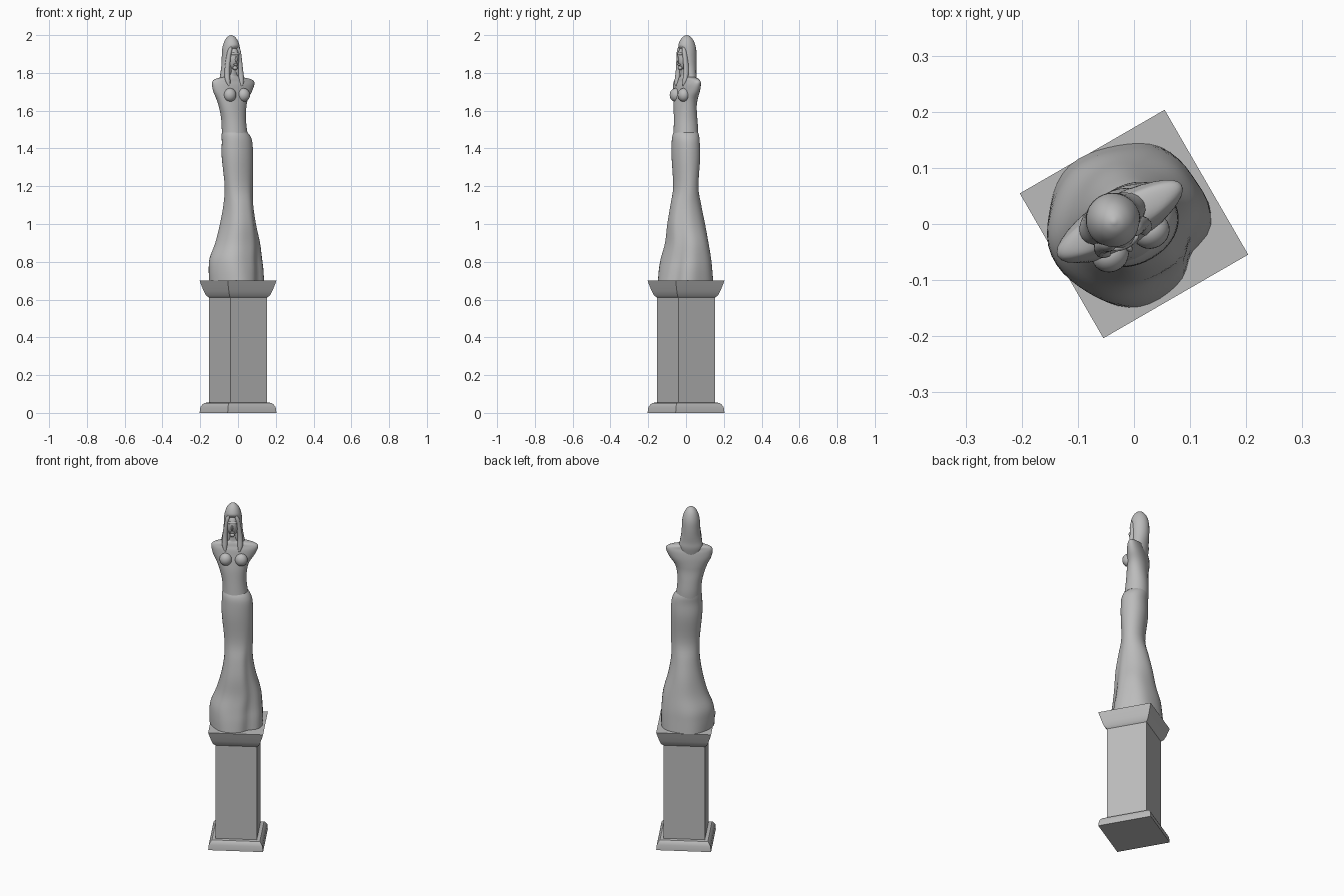
import bpy, bmesh, math
from mathutils import Matrix, Vector

cube = bpy.data.objects.get("Cube")
if cube:
    bpy.data.objects.remove(cube, do_unlink=True)

TURN = math.radians(30)

stone = bpy.data.materials.new("grey stone")
stone.use_nodes = True
GREY = (0.5, 0.5, 0.5, 1)
stone.diffuse_color = GREY
stone.node_tree.nodes["Principled BSDF"].inputs["Base Color"].default_value = GREY


def finish(name, bm, angle):
    """Turn a bmesh into a stone object, rotated with the whole statue."""
    bmesh.ops.recalc_face_normals(bm, faces=bm.faces)
    mesh = bpy.data.meshes.new(name)
    bm.to_mesh(mesh)
    bm.free()
    mesh.materials.append(stone)
    obj = bpy.data.objects.new(name, mesh)
    bpy.context.collection.objects.link(obj)
    obj.rotation_euler.z = TURN
    bpy.ops.object.select_all(action='DESELECT')
    obj.select_set(True)
    bpy.context.view_layer.objects.active = obj
    bpy.ops.object.shade_smooth_by_angle(angle=math.radians(angle))
    return obj


def resample(rings, steps):
    """Catmull-Rom interpolation of ring parameters."""
    out = []
    for i in range(len(rings) - 1):
        p = [rings[max(i - 1, 0)], rings[i], rings[i + 1], rings[min(i + 2, len(rings) - 1)]]
        for s in range(steps):
            t = s / steps
            out.append([0.5 * (2 * b + (c - a) * t + (2 * a - 5 * b + 4 * c - d) * t**2
                               + (3 * b - a - 3 * c + d) * t**3) for a, b, c, d in zip(*p)])
    return out + [list(rings[-1])]


def loft(name, rings, sides=32, power=2, shape=None, steps=4, phase=0, angle=50):
    """Skin rings given as (z, centre x, centre y, half width, half depth)."""
    bm = bmesh.new()
    loops = []
    for z, cx, cy, a, b in (resample(rings, steps) if steps > 1 else rings):
        loop = []
        for k in range(sides):
            t = phase + math.tau * k / sides
            c, s = math.cos(t), math.sin(t)
            r = (abs(c)**power + abs(s)**power) ** (-1 / power)
            if shape:
                r *= shape(t, z)
            loop.append(bm.verts.new((cx + a * r * c, cy + b * r * s, z)))
        loops.append(loop)
    for lo, hi in zip(loops, loops[1:]):
        for k in range(sides):
            n = (k + 1) % sides
            bm.faces.new((lo[k], lo[n], hi[n], hi[k]))
    bm.faces.new(loops[0][::-1])
    bm.faces.new(loops[-1])
    return finish(name, bm, angle)


def ellipsoid(name, centre, radii):
    bm = bmesh.new()
    place = Matrix.Translation(centre) @ Matrix.Diagonal(Vector(radii)).to_4x4()
    bmesh.ops.create_uvsphere(bm, u_segments=24, v_segments=14, radius=1, matrix=place)
    return finish(name, bm, 60)


def bump(t, centre, width):
    """Smooth falloff around a direction."""
    d = math.remainder(t - centre, math.tau)
    return math.exp(-(d / width) ** 2)


FRONT = -math.pi / 2

# Square plinth with stepped foot and flared cornice
plinth = [(0, .149), (.03, .146), (.045, .138), (.053, .13), (.055, .112),
          (.61, .112), (.622, .124), (.645, .133), (.675, .142), (.7, .149)]
loft("plinth", [(z, 0, 0, h * math.sqrt(2), h * math.sqrt(2)) for z, h in plinth],
     sides=4, steps=1, phase=math.pi / 4, angle=25)


# Flowing gown with folds that fade out toward the hips
def folds(t, z):
    w = min(max((1.3 - z) / .5, 0), 1)
    ripple = .025 * math.cos(5 * t + 5 * z)
    hollow = -.16 * bump(t, FRONT + .75 - (1 - z) * .4, .28)
    ridge = .05 * bump(t, FRONT + 1.35, .3)
    return 1 + w * (ripple + hollow + ridge)


loft("gown", [
    (.7, -.009, .005, .142, .143),
    (.76, -.01, .006, .143, .136),
    (.82, -.009, .008, .138, .127),
    (.9, .002, .006, .118, .111),
    (1.0, .002, .001, .092, .1),
    (1.1, .002, -.002, .077, .081),
    (1.2, .003, -.003, .077, .061),
    (1.35, -.003, .001, .085, .07),
    (1.43, -.005, .001, .083, .069),
    (1.465, -.01, .004, .077, .067),
    (1.485, -.016, .008, .068, .062)], sides=48, power=2.15, shape=folds)

# Bodice with cut-off shoulders and the neck
loft("torso", [
    (1.43, -.012, .004, .072, .064),
    (1.5, -.017, .009, .067, .063),
    (1.56, -.022, .01, .067, .059),
    (1.62, -.027, .01, .077, .054),
    (1.66, -.028, .013, .091, .051),
    (1.7, -.024, .016, .114, .047),
    (1.735, -.02, .017, .126, .042),
    (1.755, -.019, .018, .125, .036),
    (1.768, -.021, .019, .105, .034),
    (1.778, -.025, .02, .06, .032),
    (1.79, -.028, .02, .033, .029),
    (1.85, -.029, .018, .025, .025)], power=2.1)

for side, label in ((1, "left"), (-1, "right")):
    ellipsoid(label + "_breast", (-.022 + side * .042, -.026, 1.683), (.034, .031, .036))

# Head and facial features
HX, HY = -.029, .0215
ellipsoid("face", (HX, HY - .014, 1.878), (.034, .04, .064))
ellipsoid("nose", (HX, HY - .053, 1.872), (.006, .009, .016))
ellipsoid("lips", (HX, HY - .047, 1.845), (.012, .006, .006))
ellipsoid("chin", (HX, HY - .041, 1.826), (.013, .011, .011))
ellipsoid("brow", (HX, HY - .043, 1.9), (.026, .01, .009))


# Long hair, drawn back around the face
def parted(t, z):
    w = min(max((1.945 - z) / .03, 0), 1)
    return 1 - .5 * w * bump(t, FRONT, .75)


loft("hair", [
    (1.72, HX, .03, .05, .028),
    (1.765, HX, .026, .064, .041),
    (1.8, HX, .022, .06, .046),
    (1.84, HX, HY, .053, .05),
    (1.88, HX, HY, .05, .052),
    (1.92, HX, HY, .048, .051),
    (1.95, HX, HY, .042, .045),
    (1.975, HX, HY, .032, .034),
    (1.992, HX, HY, .018, .019),
    (2.0, HX, HY, .003, .003)], sides=40, shape=parted)

# Locks falling from the temples over the collarbones
for side, label in ((1, "left"), (-1, "right")):
    loft(label + "_lock", [
        (1.95, HX + side * .014, HY - .03, .004, .004),
        (1.92, HX + side * .026, HY - .031, .011, .012),
        (1.87, HX + side * .035, HY - .028, .012, .014),
        (1.81, HX + side * .041, HY - .028, .014, .014),
        (1.76, HX + side * .042, HY - .036, .014, .012),
        (1.73, HX + side * .038, HY - .046, .004, .004)], sides=16)
